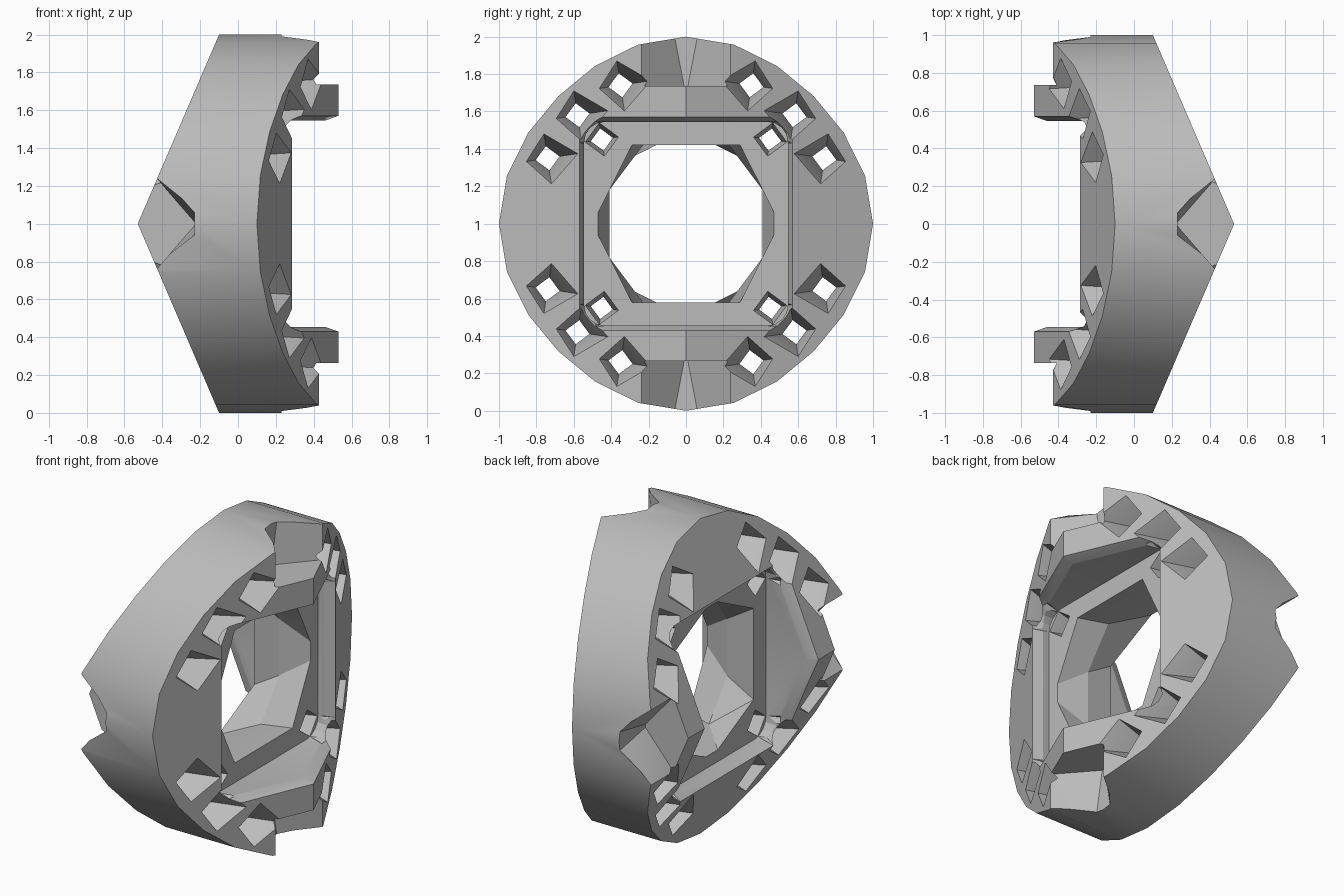
import bpy, bmesh, math
from mathutils import Vector

cube = bpy.data.objects.get("Cube")
if cube:
    bpy.data.objects.remove(cube, do_unlink=True)

grey = bpy.data.materials.new("mid grey")
grey.use_nodes = True
grey.diffuse_color = (0.5, 0.5, 0.5, 1)
grey.node_tree.nodes["Principled BSDF"].inputs["Base Color"].default_value = (0.5, 0.5, 0.5, 1)

RIDGE, SLOPE, FLOOR = 0.53, 0.43, 0.18


def loft(name, rings, flip=False):
    """Closed solid through rings of (x, y, z); flip gives the twin on the other side."""
    bm = bmesh.new()
    loops = []
    for ring in rings:
        pts = [(-x, z, y) if flip else (x, y, z) for x, y, z in ring]
        loops.append([bm.verts.new(p) for p in pts])
    n = len(loops[0])
    for a, b in zip(loops, loops[1:]):
        for i in range(n):
            j = (i + 1) % n
            bm.faces.new((a[i], a[j], b[j], b[i]))
    bm.faces.new(loops[0])
    bm.faces.new(loops[-1])
    bmesh.ops.recalc_face_normals(bm, faces=bm.faces)
    mesh = bpy.data.meshes.new(name)
    bm.to_mesh(mesh)
    bm.free()
    obj = bpy.data.objects.new(name, mesh)
    bpy.context.collection.objects.link(obj)
    return obj


def drum(x, sides=24):
    """Circle slightly flattened on its diagonals."""
    pts = []
    for i in range(sides):
        a = math.tau * i / sides
        r = 1 - 0.035 * math.sin(2 * a) ** 2
        pts.append((x, r * math.cos(a), r * math.sin(a)))
    return pts


def diamond(x, radius, y, z, turn):
    return [(x, y + radius * math.cos(turn + math.tau * i / 4),
             z + radius * math.sin(turn + math.tau * i / 4)) for i in range(4)]


def rounded_square(height, half, r=0.11, steps=4):
    """Square with round corners and split top and bottom edges; height(y) gives x."""
    pts = []
    for q in range(4):
        mid = math.radians(45 + 90 * q)
        cy = math.copysign(half - r, math.cos(mid))
        cz = math.copysign(half - r, math.sin(mid))
        for s in range(steps + 1):
            a = math.radians(90 * q + 90 * s / steps)
            pts.append((cy + r * math.cos(a), cz + r * math.sin(a)))
        if q % 2 == 0:
            pts.append((0, math.copysign(half, cz)))
    return [(height(y), y, z) for y, z in pts]


def mirrored(x, quarter):
    """Octagon from the two corners of one quarter."""
    (a, b), (c, d) = quarter
    return [(x, y, z) for y, z in ((a, b), (c, d), (-c, d), (-a, b),
                                   (-a, -b), (-c, -d), (c, -d), (a, -b))]


# Ring body: a faceted drum trimmed by two sloping planes on each side
body = loft("ring_body", [drum(-0.7), drum(0.7)])
bm = bmesh.new()
bm.from_mesh(body.data)
for s in (1, -1):
    for co, no in ((Vector((RIDGE, 0, 0)), Vector((1, s * SLOPE, 0))),
                   (Vector((-RIDGE, 0, 0)), Vector((-1, 0, s * SLOPE)))):
        bmesh.ops.bisect_plane(bm, geom=bm.verts[:] + bm.edges[:] + bm.faces[:],
                               dist=1e-5, plane_co=co, plane_no=no, clear_outer=True)
        bmesh.ops.holes_fill(bm, edges=[e for e in bm.edges if e.is_boundary])
bmesh.ops.recalc_face_normals(bm, faces=bm.faces)
bm.to_mesh(body.data)
bm.free()

cutters = []

# Square pockets with a chamfered rim, and outer V notches, on both sides
for flip in (False, True):
    cutters.append(loft("pocket", [
        rounded_square(lambda y: FLOOR, 0.545),
        rounded_square(lambda y: RIDGE - SLOPE * abs(y) - 0.07, 0.545),
        rounded_square(lambda y: RIDGE - SLOPE * abs(y), 0.57),
        rounded_square(lambda y: 0.8, 0.57)], flip))
    for s in (1, -1):
        rings = []
        for z, w in ((0.735, 0.01), (1.1, 0.08)):
            rings.append([(x, y, s * z) for x, y in ((0.8, 0.24), (0.43, 0.24), (0.23, w),
                                                     (0.23, -w), (0.43, -0.24), (0.8, -0.24))])
        cutters.append(loft("notch", rings, flip))

# Central opening, a faceted hourglass
near, far = ((0.47, 0.06), (0.29, 0.42)), ((0.42, 0.29), (0.06, 0.47))
waist = ((0.41, 0.18), (0.23, 0.42))
cutters.append(loft("opening", [mirrored(-0.3, far), mirrored(-FLOOR - 0.001, far),
                                mirrored(0, waist),
                                mirrored(FLOOR + 0.001, near), mirrored(0.3, near)]))

# Bolt holes with square funnels at both ends
for y0, z0 in ((0.35, 0.74), (0.58, 0.58), (0.74, 0.35), (0.45, 0.45)):
    for sy in (1, -1):
        for sz in (1, -1):
            y, z = sy * y0, sz * z0
            inner = y0 == z0 and y0 < 0.5
            front = FLOOR if inner else RIDGE - SLOPE * y0
            back = -FLOOR if inner else SLOPE * z0 - RIDGE
            depth, mouth, bore = (0.1, 0.09, 0.06) if inner else (0.17, 0.135, 0.065)
            wide = mouth + (mouth - bore)
            turn = -0.15 * sy * sz
            rings = [diamond(x, r, y, z, turn) for x, r in
                     ((back - depth, wide), (back + depth, bore),
                      (front - depth, bore), (front + depth, wide))]
            cutters.append(loft("bolt_hole", rings))

# Cut everything out, then drop the cutters
bpy.context.view_layer.objects.active = body
for cutter in cutters:
    mod = body.modifiers.new("cut", 'BOOLEAN')
    mod.operation = 'DIFFERENCE'
    mod.solver = 'EXACT'
    mod.object = cutter
    bpy.ops.object.modifier_apply(modifier=mod.name)
    bpy.data.objects.remove(cutter, do_unlink=True)

body.data.materials.clear()
body.data.materials.append(grey)
for face in body.data.polygons:
    face.material_index = 0
body.location.z = 1

# Blend the drum facets, keep every cut edge crisp
body.select_set(True)
bpy.ops.object.shade_smooth_by_angle(angle=math.radians(19))
